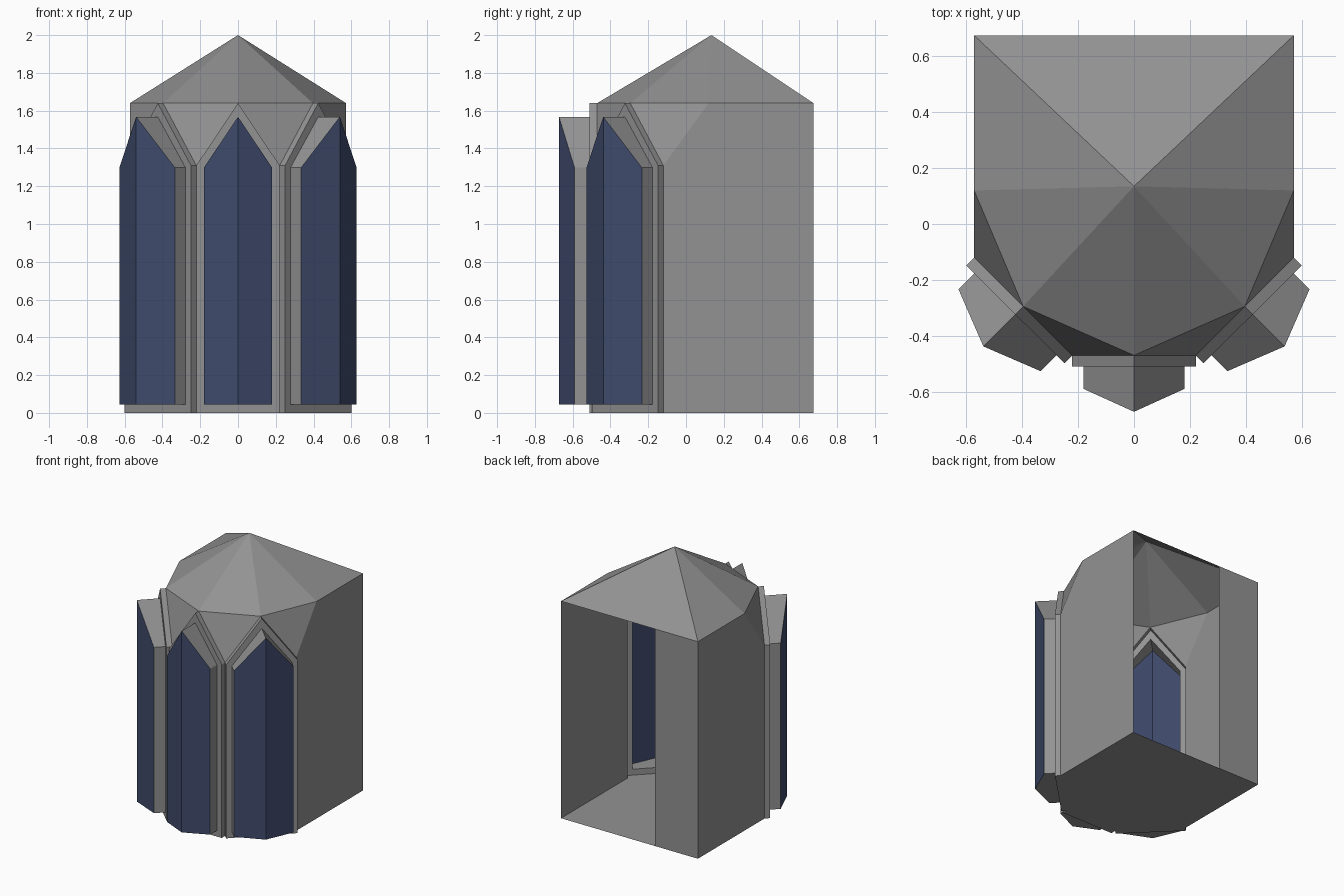
import bpy, bmesh
from mathutils import Vector

if "Cube" in bpy.data.objects:
    bpy.data.objects.remove(bpy.data.objects["Cube"])

W, BACK, FRONT = 0.572, 0.675, -0.47     # half width, rear plane, front facet plane
CX, CY = 0.221, -0.12                    # facet corners: (CX, FRONT) and (W, CY)
EAVE, PEAK, TOP = 1.31, 1.64, 2.0


def material(name, colour):
    mat = bpy.data.materials.new(name)
    mat.diffuse_color = (*colour, 1)
    mat.use_nodes = True
    mat.node_tree.nodes["Principled BSDF"].inputs["Base Color"].default_value = mat.diffuse_color
    return mat


grey = material("dark_stone", (0.29, 0.29, 0.29))
blue = material("blue_glass", (0.05, 0.07, 0.15))


def make(name, verts, faces, mat=grey):
    me = bpy.data.meshes.new(name)
    me.from_pydata([tuple(v) for v in verts], [], faces)
    bm = bmesh.new()
    bm.from_mesh(me)
    bmesh.ops.recalc_face_normals(bm, faces=bm.faces)
    bm.to_mesh(me)
    bm.free()
    ob = bpy.data.objects.new(name, me)
    bpy.context.collection.objects.link(ob)
    me.materials.append(mat)
    return ob


# Floor, two side walls with sloped front corner, and the partial rear wall
walls = [(-W, BACK, 0), (-W, CY, 0), (-CX, FRONT, 0), (CX, FRONT, 0), (W, CY, 0), (W, BACK, 0),
         (-W, BACK, PEAK), (-W, 0.12, PEAK), (-W, CY, EAVE),
         (W, BACK, PEAK), (W, 0.12, PEAK), (W, CY, EAVE),
         (-0.215, BACK, 0), (-0.215, BACK, PEAK)]
make("walls_and_floor", walls,
     [(12, 0, 1, 2, 3, 4, 5), (0, 6, 7, 8, 1), (5, 4, 11, 10, 9), (0, 12, 13, 6)])

# Roof: fan around the apex plus the triangles between the gables
mx, my = (W + CX) / 2, (CY + FRONT) / 2
rim = [(-W, BACK, PEAK), (-W, 0.12, PEAK), (-mx, my, PEAK), (0, FRONT, PEAK),
       (mx, my, PEAK), (W, 0.12, PEAK), (W, BACK, PEAK)]
low = [(-W, CY, EAVE), (-CX, FRONT, EAVE), (CX, FRONT, EAVE), (W, CY, EAVE)]
faces = [(i, (i + 1) % 7, 11) for i in range(7)]
faces += [(1 + i, 7 + i, 2 + i) for i in range(4)]
make("roof", rim + low + [(0, 0.135, TOP)], faces)


def gable(h, z0, eave, peak):
    return [(-h, z0), (h, z0), (h, eave), (0, peak), (-h, eave)]


def window_bay(label, a, b):
    """Pointed frame and hollow angular bay on the facet from a to b."""
    a, b = Vector((*a, 0)), Vector((*b, 0))
    mid, u = (a + b) / 2, (b - a).normalized()
    out = Vector((u.y, -u.x, 0))
    half = (b - a).length / 2

    def place(profile, d):
        return [mid + u * x + out * (d[i] if isinstance(d, list) else d) + Vector((0, 0, z))
                for i, (x, z) in enumerate(profile)]

    outer = gable(half, 0, EAVE, PEAK)
    inner = gable(half - 0.04, 0.045, 1.298, 1.567)
    ring = range(5)
    nxt = [(i + 1) % 5 for i in ring]

    # Frame: shallow pointed rim closed by a front ring, open towards the room
    loops = place(outer, 0) + place(outer, 0.04) + place(inner, 0.04)
    quads = [(5 * k + i, 5 * k + nxt[i], 5 * k + 5 + nxt[i], 5 * k + 5 + i)
             for k in range(2) for i in ring]
    make("window_frame_" + label, loops, quads)

    # Bay casing: sill, sides and pitched top
    front = [0.12, 0.12, 0.12, 0.202, 0.12]
    casing = place(inner, 0.04) + place(inner, front)
    tip = mid + out * 0.202 + Vector((0, 0, 0.045))
    sides = [(i, nxt[i], 5 + nxt[i], 5 + i) for i in range(1, 5)] + [(0, 1, 6, 10, 5)]
    make("bay_casing_" + label, casing + [tip], sides)

    # Two glass panes meeting at the point
    make("bay_glass_" + label, place(inner, front) + [tip],
         [(0, 5, 3, 4), (5, 1, 2, 3)], blue)


window_bay("left", (-W, CY), (-CX, FRONT))
window_bay("centre", (-CX, FRONT), (CX, FRONT))
window_bay("right", (CX, FRONT), (W, CY))
